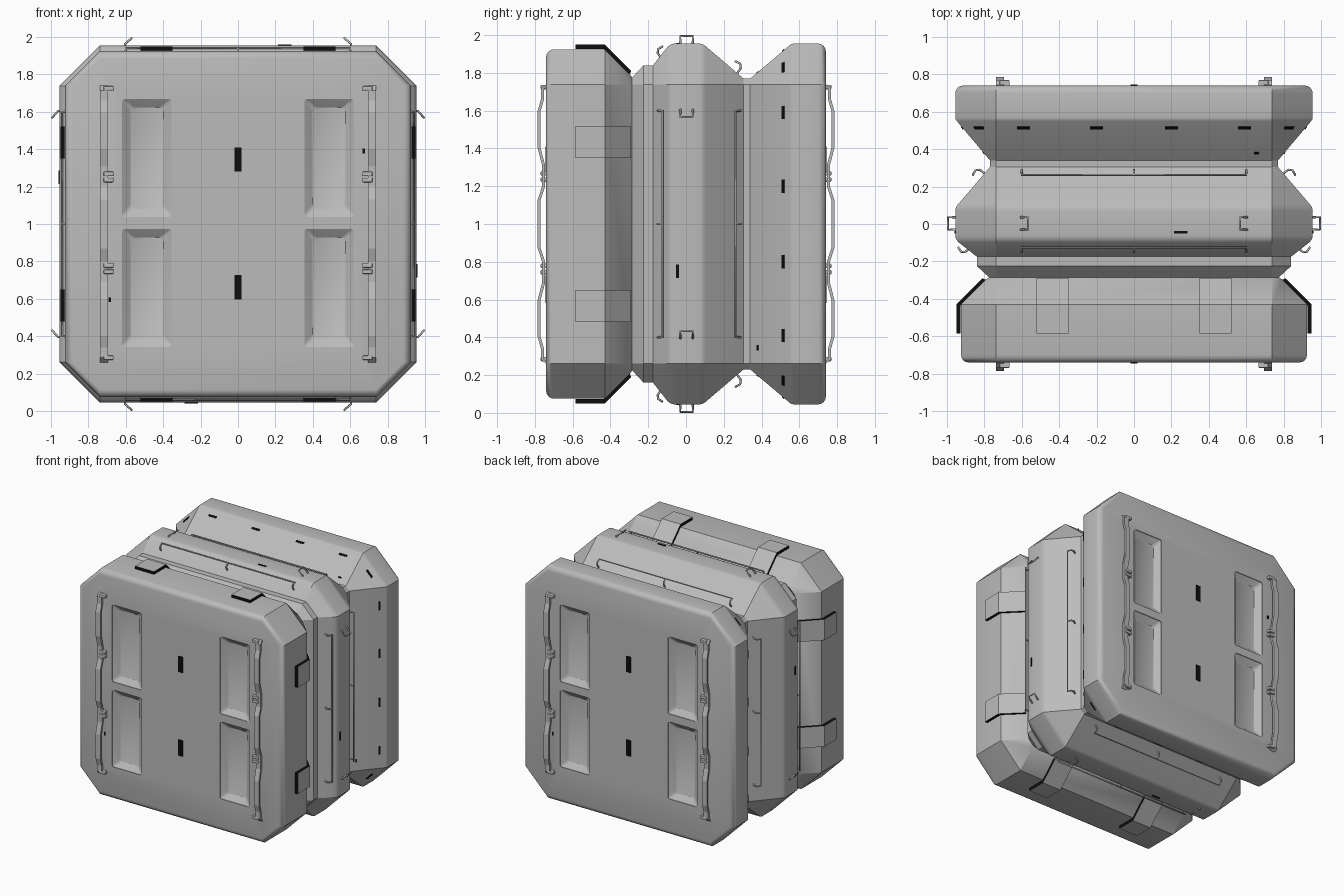
import bpy, bmesh, math
from mathutils import Matrix, Vector

cube = bpy.data.objects.get("Cube")
if cube:
    bpy.data.objects.remove(cube)


def material(name, value, rough):
    m = bpy.data.materials.new(name)
    m.use_nodes = True
    m.diffuse_color = (value, value, value, 1)
    bsdf = m.node_tree.nodes["Principled BSDF"]
    bsdf.inputs["Base Color"].default_value = (value, value, value, 1)
    bsdf.inputs["Roughness"].default_value = rough
    return m


GREY = material("light grey", 0.5, 0.6)
BLACK = material("black", 0.004, 0.8)
FLAT = 0.738          # half length of each long octagon side


def side(k):
    """Frame of one of the four long sides; local z points outwards."""
    return Matrix.Translation((0, 0, 1)) @ Matrix.Rotation(k * math.pi / 2, 4, 'Y')


def end(s):
    """Frame of the front (0) or back (1) end; local z is world up."""
    return Matrix.Translation((0, 0, 1)) @ Matrix.Rotation(s * math.pi, 4, 'Z')


def finish(name, bm, *mats):
    bmesh.ops.recalc_face_normals(bm, faces=bm.faces)
    me = bpy.data.meshes.new(name)
    bm.to_mesh(me)
    bm.free()
    for m in mats:
        me.materials.append(m)
    ob = bpy.data.objects.new(name, me)
    bpy.context.collection.objects.link(ob)
    return ob


def activate(ob):
    bpy.ops.object.select_all(action='DESELECT')
    ob.select_set(True)
    bpy.context.view_layer.objects.active = ob


def smooth(ob):
    activate(ob)
    bpy.ops.object.shade_smooth_by_angle(angle=math.radians(30))


def add_box(bm, frame, centre, size):
    mat = frame @ Matrix.Translation(centre) @ Matrix.Diagonal((*size, 1))
    bmesh.ops.create_cube(bm, size=1, matrix=mat)


def loft(bm, rings):
    """Skin equal-length rings of points and cap both ends."""
    rings = [[bm.verts.new(p) for p in ring] for ring in rings]
    for a, b in zip(rings, rings[1:]):
        for i in range(len(a)):
            j = (i + 1) % len(a)
            bm.faces.new((a[i], a[j], b[j], b[i]))
    bm.faces.new(rings[0])
    bm.faces.new(rings[-1])


def octagon(y, r):
    f = FLAT
    pts = [(f, r), (r, f), (r, -f), (f, -r), (-f, -r), (-r, -f), (-r, f), (-f, r)]
    return [(x, y, 1 + z) for x, z in pts]


def arc(y, r, rad, a0, a1, n=5):
    """Rounded corner points of the profile around centre (y, r)."""
    angles = [math.radians(a0 + (a1 - a0) * i / (n - 1)) for i in range(n)]
    return [(y + rad * math.cos(a), r + rad * math.sin(a)) for a in angles]


def rounded_rect(cx, cz, w, h, rad, y, n=5):
    pts = []
    for q, (sx, sz) in enumerate(((1, 1), (-1, 1), (-1, -1), (1, -1))):
        for i in range(n):
            a = math.pi / 2 * (q + i / (n - 1))
            pts.append((cx + sx * (w / 2 - rad) + rad * math.cos(a), y,
                        cz + sz * (h / 2 - rad) + rad * math.sin(a)))
    return pts


# Body: octagonal rings following the ridged length profile
profile = (arc(-0.70, 0.885, 0.04, 180, 90)
           + [(-0.43, 0.925), (-0.295, 0.79), (-0.285, 0.775),
              (-0.225, 0.84), (-0.175, 0.84)]
           + arc(-0.06, 0.905, 0.05, 140, 90, 4) + arc(0.07, 0.905, 0.05, 90, 48, 4)
           + [(0.305, 0.77), (0.34, 0.77)]
           + arc(0.57, 0.925, 0.03, 130, 90, 3) + arc(0.70, 0.915, 0.04, 90, 0))
bm = bmesh.new()
loft(bm, [octagon(y, r) for y, r in profile])
body = finish("container_body", bm, GREY)

# Sloped recesses cut into both ends
bm = bmesh.new()
for s in (0, 1):
    for cx in (-0.487, 0.487):
        for cz in (-0.34, 0.355):
            cz = cz - 0.002
            rings = [rounded_rect(cx, cz, 0.265, 0.63, 0.015, -0.80),
                     rounded_rect(cx, cz, 0.265, 0.63, 0.015, -0.735),
                     rounded_rect(cx, cz, 0.175, 0.54, 0.022, -0.70)]
            loft(bm, [[end(s) @ Vector(p) for p in ring] for ring in rings])
cutter = finish("recess_cutter", bm, GREY)
cutter.hide_render = True
mod = body.modifiers.new("recesses", 'BOOLEAN')
mod.operation = 'DIFFERENCE'
mod.solver = 'EXACT'
mod.object = cutter
activate(body)
bpy.ops.object.modifier_apply(modifier=mod.name)
bpy.data.objects.remove(cutter)
smooth(body)

# Folded latch plates on the front section, with dark edges
outer = [(-0.585, 0.95), (-0.43, 0.95), (-0.29, 0.81)]
inner = [(-0.30, 0.79), (-0.437, 0.927), (-0.585, 0.927)]
bm = bmesh.new()
for k in range(4):
    for cx in (-0.435, 0.435):
        loft(bm, [[side(k) @ Vector((cx + dx, y, r)) for y, r in outer + inner]
                  for dx in (-0.085, 0.085)])
bmesh.ops.recalc_face_normals(bm, faces=bm.faces)
for f in bm.faces:
    if len(f.verts) == 6 or f.normal.y < -0.9:
        f.material_index = 1
finish("latch_plates", bm, GREY, BLACK)

# Wavy strip handles and their brackets on both ends
half = [(0.74, 0.742), (0.715, 0.768), (0.66, 0.768), (0.60, 0.785),
        (0.40, 0.785), (0.31, 0.762), (0.20, 0.762), (0.13, 0.785)]
wave = half + [(-z, d) for z, d in reversed(half)]
strip = wave + [(z, d - 0.016) for z, d in reversed(wave)]
strips, brackets = bmesh.new(), bmesh.new()
for s in (0, 1):
    for sx in (-1, 1):
        loft(strips, [[end(s) @ Vector((sx * x, -d, z)) for z, d in strip]
                      for x in (0.695, 0.738)])
        for z in (0.725, 0.268, 0.235, -0.222, -0.255, -0.715):
            add_box(brackets, end(s), (sx * 0.692, -0.752, z), (0.055, 0.036, 0.024))
finish("strip_handles", strips, GREY)
bracket = finish("handle_brackets", brackets, GREY)
bev = bracket.modifiers.new("soft edges", 'BEVEL')
bev.width, bev.segments = 0.006, 2


def wire(name, frame, paths, radius):
    cu = bpy.data.curves.new(name, 'CURVE')
    cu.dimensions = '3D'
    cu.bevel_depth = radius
    cu.bevel_resolution = 2
    cu.use_fill_caps = True
    for path in paths:
        sp = cu.splines.new('POLY')
        sp.points.add(len(path) - 1)
        for p, co in zip(sp.points, path):
            p.co = (*co, 1)
    cu.materials.append(GREY)
    ob = bpy.data.objects.new(name, cu)
    ob.matrix_world = frame
    bpy.context.collection.objects.link(ob)


# Rails with hooked posts, and tie-down hoops, on the middle section
rear_hook = [(0.265, 0.79), (0.29, 0.825), (0.287, 0.848), (0.262, 0.862)]
front_hook = [(-0.13, 0.875), (-0.15, 0.905), (-0.148, 0.925), (-0.125, 0.94)]
for k in range(4):
    for label, hook in (("rear", rear_hook), ("front", front_hook)):
        post = [[(x, y, r) for y, r in hook] for x in (-0.6, 0, 0.6)]
        bar = post[0] + post[2][::-1]
        wire(f"{label}_rail_{k}", side(k), [bar, post[1]], 0.006)
    hoops = []
    for sx in (-1, 1):
        lo, hi = sx * 0.605, sx * 0.568
        hoops.append([(lo, -0.03, 0.945), (lo, -0.03, 0.962), (hi, -0.03, 0.994),
                      (hi, 0.036, 0.994), (lo, 0.036, 0.962), (lo, 0.036, 0.945)])
    wire(f"tie_hoops_{k}", side(k), hoops, 0.006)

# Black markers around the rear slope, the middle ridge and the ends
bm = bmesh.new()
long_tilt = Matrix.Rotation(math.atan2(0.18, 0.21), 4, 'X')
corner_tilt = Matrix.Rotation(math.atan2(0.127, 0.21), 4, 'X')
for k in range(4):
    for x in (-0.59, -0.2, 0.2, 0.59):
        add_box(bm, side(k) @ Matrix.Translation((x, 0.515, 0.918)) @ long_tilt,
                (0, 0, 0), (0.07, 0.016, 0.008))
    corner = side(k + 0.5) @ Matrix.Translation((0, 0.515, (FLAT + 0.918) / 2 ** 0.5))
    add_box(bm, corner @ corner_tilt, (0, 0, 0), (0.07, 0.016, 0.008))
    add_box(bm, side(k), (0.25, -0.045, 0.955), (0.07, 0.014, 0.008))
    add_box(bm, side(k) @ Matrix.Translation((0.655, 0.38, 0.803)) @ long_tilt,
            (0, 0, 0), (0.028, 0.012, 0.008))
for s in (0, 1):
    for z in (0.345, -0.338):
        add_box(bm, end(s), (0, -0.741, z), (0.04, 0.008, 0.13))
    for x, z in ((0.673, 0.39), (-0.685, -0.405)):
        add_box(bm, end(s), (x, -0.741, z), (0.014, 0.008, 0.026))
finish("black_markers", bm, BLACK)
